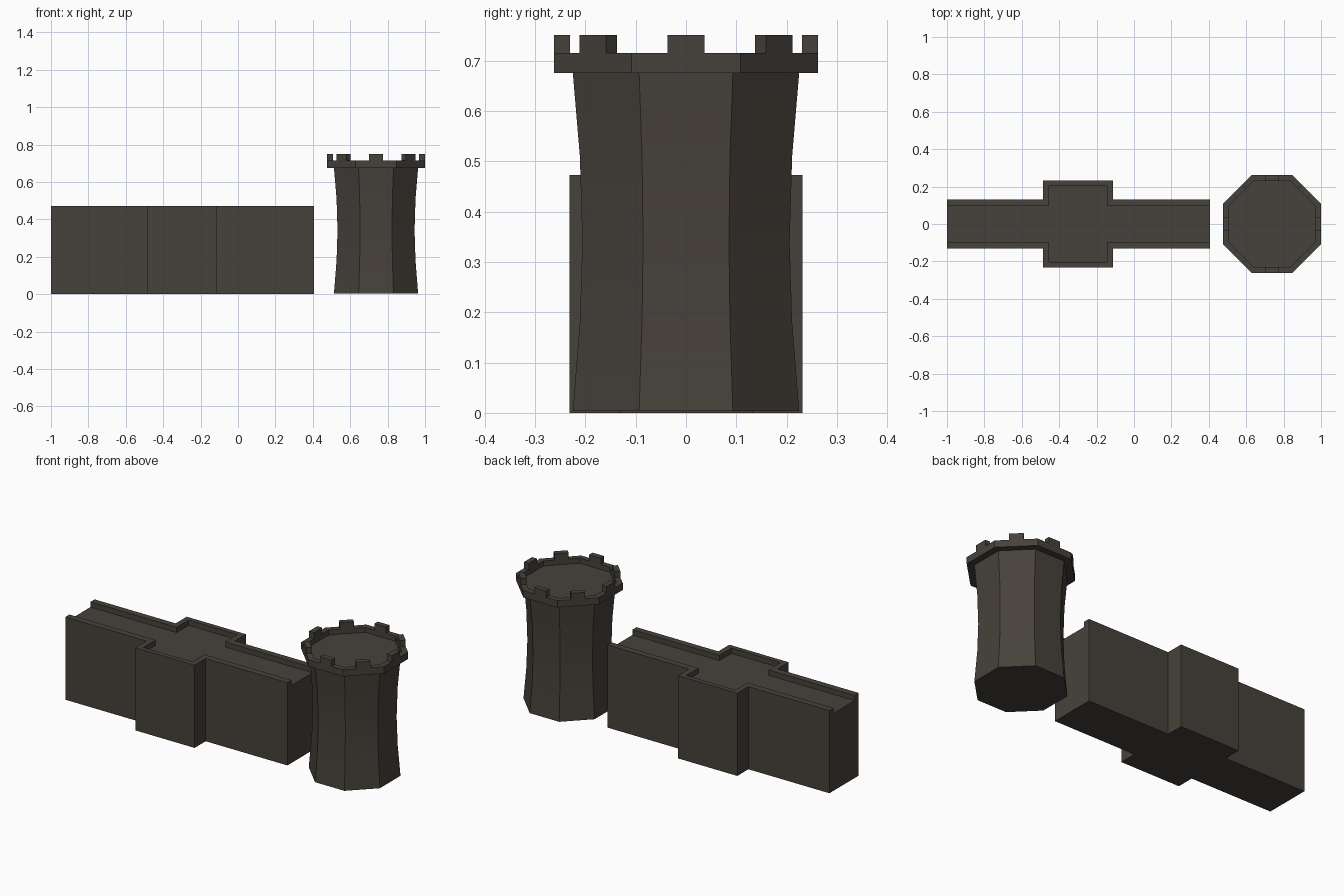
import bpy, bmesh, math
from mathutils import Matrix

if "Cube" in bpy.data.objects:
    bpy.data.objects.remove(bpy.data.objects["Cube"])

stone = bpy.data.materials.new("dark_stone")
stone.diffuse_color = (0.062, 0.053, 0.043, 1)
stone.use_nodes = True
stone.node_tree.nodes["Principled BSDF"].inputs["Base Color"].default_value = stone.diffuse_color


def make_object(name, bm, location=(0, 0, 0)):
    bmesh.ops.recalc_face_normals(bm, faces=bm.faces)
    mesh = bpy.data.meshes.new(name)
    bm.to_mesh(mesh)
    bm.free()
    mesh.materials.append(stone)
    ob = bpy.data.objects.new(name, mesh)
    ob.location = location
    bpy.context.collection.objects.link(ob)
    return ob


def cross_prism(name, x0, x1, y, bx0, bx1, by, z0, z1):
    """Long wall plan with a wider block in the middle, extruded upward."""
    half = [(x0, y), (bx0, y), (bx0, by), (bx1, by), (bx1, y), (x1, y)]
    plan = half + [(px, -py) for px, py in reversed(half)]
    bm = bmesh.new()
    base = bm.faces.new([bm.verts.new((px, py, z0)) for px, py in plan])
    top = bmesh.ops.extrude_face_region(bm, geom=[base], use_keep_orig=True)
    bmesh.ops.translate(bm, vec=(0, 0, z1 - z0),
                        verts=[v for v in top["geom"] if isinstance(v, bmesh.types.BMVert)])
    return make_object(name, bm)


# Wall with a sunken walkway, open at both ends
wall = cross_prism("wall", -1, 0.405, 0.132, -0.487, -0.112, 0.232, 0, 0.473)
channel = cross_prism("walkway_cutter", -1.1, 0.5, 0.095, -0.455, -0.145, 0.204, 0.443, 0.6)
channel.hide_render = True
channel.hide_set(True)
cut = wall.modifiers.new("walkway", 'BOOLEAN')
cut.operation = 'DIFFERENCE'
cut.solver = 'EXACT'
cut.object = channel

# Tower: eight-sided shaft with a concave profile, overhanging rim and sunken roof
TOWER_X = 0.738
SIDES = 8
profile = [(0.225, 0.004), (0.211, 0.18), (0.206, 0.34), (0.211, 0.51), (0.225, 0.676),
           (0.262, 0.676), (0.262, 0.715), (0.231, 0.715), (0.231, 0.686)]  # apothem, height
bm = bmesh.new()
rings = []
for apothem, z in profile:
    r = apothem / math.cos(math.pi / SIDES)
    angles = [(i + 0.5) * math.tau / SIDES for i in range(SIDES)]
    rings.append([bm.verts.new((r * math.cos(a), r * math.sin(a), z)) for a in angles])
for low, high in zip(rings, rings[1:]):
    for i in range(SIDES):
        j = (i + 1) % SIDES
        bm.faces.new((low[i], low[j], high[j], high[i]))
bm.faces.new(rings[0])
bm.faces.new(rings[-1])
tower = make_object("tower", bm, (TOWER_X, 0, 0))
bpy.context.view_layer.objects.active = tower
tower.select_set(True)
bpy.ops.object.shade_smooth_by_angle(angle=math.radians(20))

# Merlons: one block in the middle of each rim side
bm = bmesh.new()
for i in range(SIDES):
    place = (Matrix.Rotation(i * math.tau / SIDES, 4, 'Z')
             @ Matrix.Translation((0.2465, 0, 0.733))
             @ Matrix.Diagonal((0.031, 0.074, 0.036, 1)))
    bmesh.ops.create_cube(bm, size=1, matrix=place)
hidden = [f for f in bm.faces if f.calc_center_median().z < 0.716]
bmesh.ops.delete(bm, geom=hidden, context='FACES')
make_object("merlons", bm, (TOWER_X, 0, 0))
